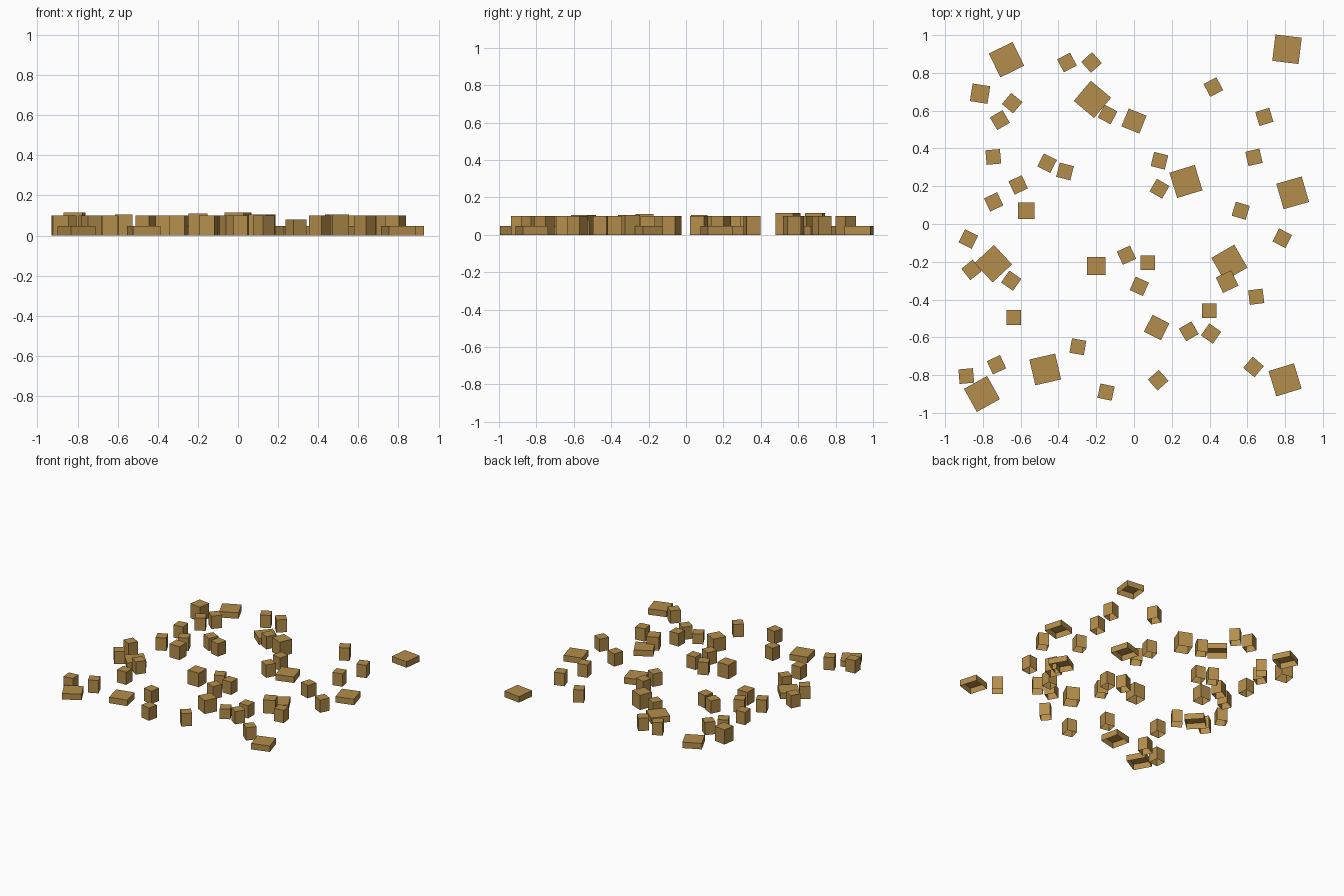
import bpy, bmesh, math
from mathutils import Matrix

mat = bpy.data.materials.new("tan cardboard")
mat.diffuse_color = (0.46, 0.27, 0.07, 1)


def open_box(name, x, y, side, height, angle):
    """Thin-walled box standing on the ground, open underneath."""
    bm = bmesh.new()
    bmesh.ops.create_cube(bm, size=1)
    bottom = [f for f in bm.faces if f.normal.z < -0.5]
    bmesh.ops.delete(bm, geom=bottom, context='FACES_ONLY')
    bm.transform(Matrix.Translation((0, 0, height / 2)) @ Matrix.Diagonal((side, side, height, 1)))
    me = bpy.data.meshes.new(name)
    bm.to_mesh(me)
    bm.free()
    me.materials.append(mat)
    ob = bpy.data.objects.new(name, me)
    ob.location = (x, y, 0)
    ob.rotation_euler.z = math.radians(angle)
    bpy.context.collection.objects.link(ob)


# wide flat boxes: x, y, turn
flat = [(-.675, .87, 26), (-.22, .66, -40), (.81, .925, -7), (.275, .225, 17),
        (.84, .165, 16), (.505, -.205, 30), (-.745, -.21, 43), (-.47, -.77, 13),
        (-.805, -.9, 29), (.8, -.825, 17)]
for x, y, a in flat:
    open_box("flat_box", x, y, .14, .047, a)

# medium boxes: x, y, side, height, turn
medium = [(-.815, .69, .094, .115, -9), (0, .545, .102, .115, -22), (-.57, .07, .088, .105, 0),
          (-.2, -.222, .096, .11, 0), (.12, -.548, .1, .105, -27), (.493, -.305, .09, .105, 25)]
for x, y, s, h, a in medium:
    open_box("medium_box", x, y, s, h, a)

# small boxes: x, y, turn
small = [(-.355, .855, 28), (-.225, .855, 42), (-.645, .64, -40), (-.71, .55, 30),
         (-.14, .58, -28), (.42, .725, 28), (.69, .567, 17), (-.745, .355, 5),
         (-.46, .322, -27), (-.365, .278, -14), (.135, .335, -14), (.635, .353, 13),
         (-.613, .207, 25), (-.743, .117, 25), (.135, .187, -30), (.565, .07, -17),
         (-.877, -.08, -27), (-.86, -.243, 38), (-.65, -.3, -35), (-.04, -.165, 25),
         (.073, -.205, 0), (.028, -.33, -24), (.785, -.075, -27), (.647, -.385, 7),
         (.398, -.46, 0), (.408, -.58, -35), (-.637, -.495, 0), (-.297, -.65, -10),
         (-.728, -.745, 25), (-.888, -.805, 5), (-.148, -.89, -12), (.128, -.827, 42),
         (.633, -.757, -40)]
for x, y, a in small:
    open_box("small_box", x, y, .077, .1, a)
open_box("short_box", .29, -.568, .077, .08, 30)
